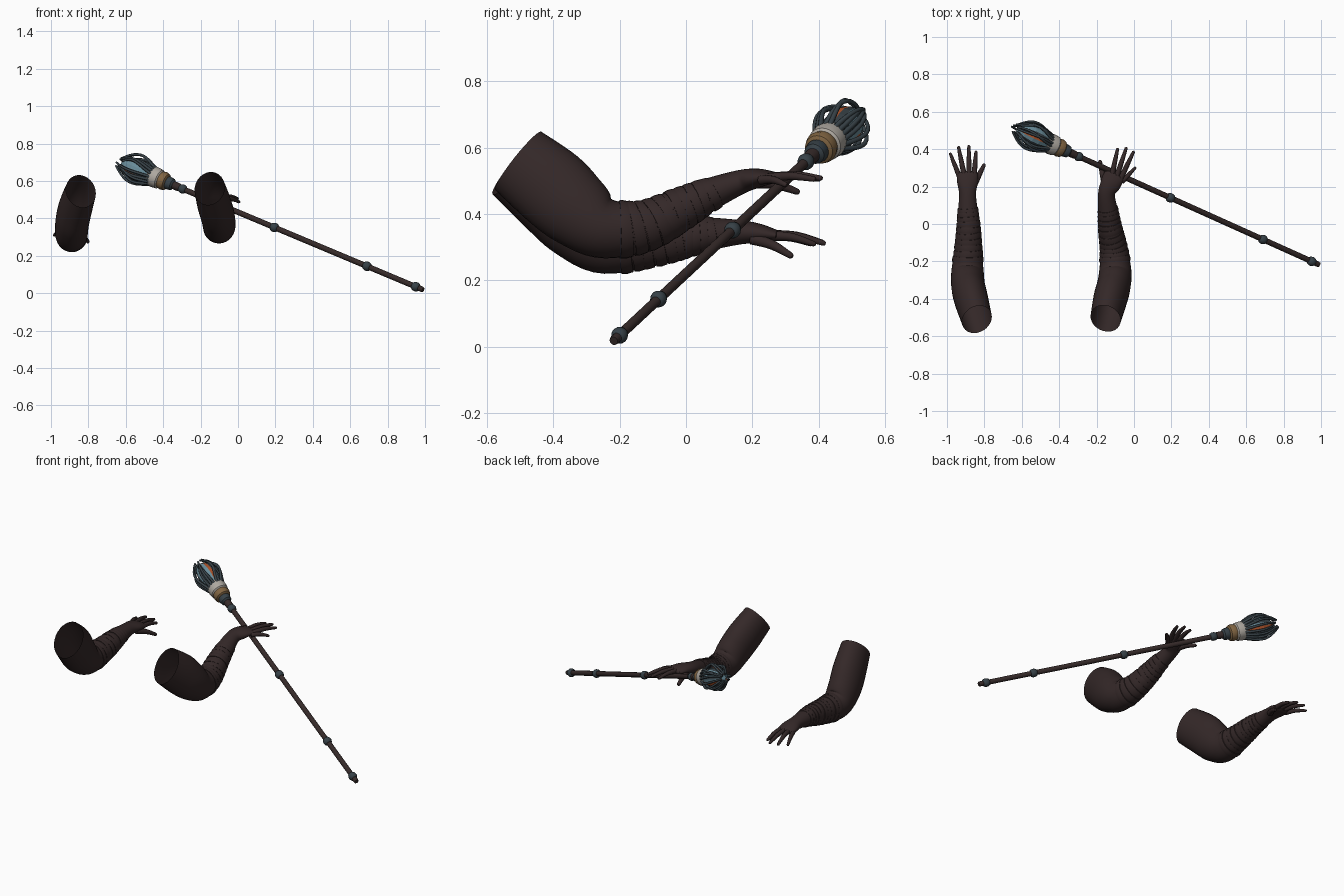
import bpy, bmesh, math, random
from mathutils import Vector, Matrix

if "Cube" in bpy.data.objects:
    bpy.data.objects.remove(bpy.data.objects["Cube"])
random.seed(4)


def material(name, rgb):
    mat = bpy.data.materials.new(name)
    mat.use_nodes = True
    mat.diffuse_color = (*rgb, 1)
    mat.node_tree.nodes["Principled BSDF"].inputs["Base Color"].default_value = (*rgb, 1)
    return mat


SKIN = material("dark brown skin", (0.034, 0.021, 0.021))
WOOD = material("dark wood", (0.036, 0.023, 0.022))
SLATE = material("dark slate", (0.038, 0.053, 0.063))
BLUE = material("pale blue", (0.14, 0.26, 0.32))
ORANGE = material("burnt orange", (0.43, 0.09, 0.025))
IVORY = material("ivory", (0.42, 0.39, 0.35))
GOLD = material("dull gold", (0.22, 0.13, 0.055))


def finish(name, bm, mats, smooth=True):
    bmesh.ops.recalc_face_normals(bm, faces=bm.faces)
    mesh = bpy.data.meshes.new(name)
    bm.to_mesh(mesh)
    bm.free()
    for mat in mats:
        mesh.materials.append(mat)
    obj = bpy.data.objects.new(name, mesh)
    bpy.context.collection.objects.link(obj)
    if smooth:
        bpy.ops.object.select_all(action="DESELECT")
        bpy.context.view_layer.objects.active = obj
        obj.select_set(True)
        bpy.ops.object.shade_smooth_by_angle(angle=math.radians(40))
    return obj


def sample(rows, t):
    """Smoothly interpolate rows of x, y, z, half height, half width."""
    i = min(int(t), len(rows) - 2)
    f = t - i
    a, b, c, d = (rows[max(0, min(len(rows) - 1, i + k))] for k in (-1, 0, 1, 2))
    return [q + f * (r - p) / 2 + f * f * (p - 2.5 * q + 2 * r - s / 2)
            + f ** 3 * (1.5 * (q - r) + (s - p) / 2) for p, q, r, s in zip(a, b, c, d)]


def ring(bm, rows, t, scale, sides, tilt=0):
    """Add one elliptical cross-section of a limb."""
    last = len(rows) - 1
    before, after = sample(rows, max(0, t - 0.2)), sample(rows, min(last, t + 0.2))
    along = (Vector(after[:3]) - Vector(before[:3])).normalized()
    side = (Vector((1, 0, 0)) - along * along.x).normalized()
    up = side.cross(along)
    x, y, z, high, wide = sample(rows, t)
    verts = []
    for k in range(sides):
        a = math.tau * k / sides
        p = (Vector((x, y, z)) + side * math.cos(a) * wide * scale
             + up * math.sin(a) * high * scale + along * tilt * math.sin(a + tilt * 90))
        verts.append(bm.verts.new(p))
    return verts


def bridge(bm, rings):
    for a, b in zip(rings, rings[1:]):
        for k in range(len(a)):
            n = (k + 1) % len(a)
            bm.faces.new((a[k], a[n], b[n], b[k]))


def limb(name, rows, sides, steps, mat, cap_start):
    bm = bmesh.new()
    last = len(rows) - 1
    rings = [ring(bm, rows, last * i / steps, 1, sides) for i in range(steps + 1)]
    bridge(bm, rings)
    # Rounded end
    tip = ring(bm, rows, last, 0.55, sides)
    shift = Vector(rows[-1][:3]) - Vector(sample(rows, last - 0.1)[:3])
    for v in tip:
        v.co += shift.normalized() * rows[-1][3] * 0.7
    bridge(bm, [rings[-1], tip])
    bm.faces.new(tip)
    if cap_start:
        bm.faces.new(rings[0])
    return finish(name, bm, [mat])


# Half height and half width from shoulder cut to knuckles, shared by both arms
GIRTH = [(0.112, 0.082), (0.122, 0.09), (0.114, 0.09), (0.092, 0.086), (0.076, 0.072),
         (0.064, 0.062), (0.05, 0.053), (0.037, 0.045), (0.029, 0.055), (0.018, 0.056)]


def arm(side, path, fingers):
    rows = [(*p, *g) for p, g in zip(path, GIRTH)]
    limb(side + "_arm", rows, 28, 54, SKIN, False)
    # Overlapping wraps along the forearm
    bm = bmesh.new()
    count = 10
    for i in range(count):
        t = 3.45 + 2.75 * i / count
        tilt = random.uniform(-0.009, 0.009)
        rings = [ring(bm, rows, t + dt, s, 28, tilt)
                 for dt, s in ((0, 0.96), (0, 1.04), (0.12, 1.075), (0.26, 1.05), (0.27, 0.96))]
        bridge(bm, rings)
    finish(side + "_forearm_wraps", bm, [SKIN])
    # Fingers and thumb
    for label, base, tip, thick in fingers:
        a, b = Vector(base), Vector(tip)
        knuckle = a.lerp(b, 0.5) + Vector((0, 0, 0.008))
        limb(side + "_" + label, [(*a, thick, thick), (*knuckle, thick * 0.85, thick * 0.85),
                                  (*b, thick * 0.55, thick * 0.55)], 10, 8, SKIN, True)


arm("right",
    [(-0.84, -0.51, 0.545), (-0.87, -0.405, 0.455), (-0.887, -0.33, 0.375), (-0.89, -0.25, 0.312),
     (-0.886, -0.135, 0.312), (-0.885, -0.02, 0.328), (-0.888, 0.07, 0.34), (-0.89, 0.16, 0.345),
     (-0.89, 0.22, 0.342), (-0.89, 0.27, 0.335)],
    [("little_finger", (-0.932, 0.25, 0.332), (-0.982, 0.375, 0.31), 0.014),
     ("ring_finger", (-0.908, 0.26, 0.338), (-0.938, 0.41, 0.315), 0.015),
     ("middle_finger", (-0.882, 0.26, 0.338), (-0.883, 0.415, 0.312), 0.015),
     ("index_finger", (-0.855, 0.255, 0.335), (-0.845, 0.385, 0.31), 0.015),
     ("thumb", (-0.86, 0.2, 0.325), (-0.802, 0.315, 0.275), 0.018)])

arm("left",
    [(-0.152, -0.505, 0.56), (-0.128, -0.405, 0.48), (-0.108, -0.33, 0.412), (-0.1, -0.25, 0.358),
     (-0.108, -0.135, 0.362), (-0.127, -0.025, 0.41), (-0.138, 0.067, 0.457), (-0.147, 0.16, 0.495),
     (-0.125, 0.215, 0.508), (-0.105, 0.26, 0.51)],
    [("little_finger", (-0.066, 0.225, 0.502), (0.006, 0.3, 0.488), 0.014),
     ("ring_finger", (-0.07, 0.245, 0.508), (-0.003, 0.385, 0.505), 0.015),
     ("middle_finger", (-0.092, 0.255, 0.51), (-0.042, 0.405, 0.508), 0.015),
     ("index_finger", (-0.118, 0.26, 0.51), (-0.088, 0.4, 0.505), 0.015),
     ("thumb", (-0.155, 0.205, 0.495), (-0.182, 0.335, 0.467), 0.018)])

# Staff frame: local z runs from the foot to the head
AXIS = Vector((-0.851, 0.383, 0.357)).normalized()
FRAME = Matrix.Translation((0.99, -0.218, 0.018)) @ AXIS.to_track_quat("Z", "Y").to_matrix().to_4x4()


def lathe(name, profile, sides, mats, rule=lambda k: 0, smooth=True):
    bm = bmesh.new()
    rings = [[bm.verts.new(FRAME @ Vector((r * math.cos(math.tau * k / sides),
                                           r * math.sin(math.tau * k / sides), s)))
              for k in range(sides)] for r, s in profile]
    for a, b in zip(rings, rings[1:]):
        for k in range(sides):
            n = (k + 1) % sides
            bm.faces.new((a[k], a[n], b[n], b[k])).material_index = rule(k)
    bm.faces.new(rings[0])
    bm.faces.new(rings[-1])
    return finish(name, bm, mats, smooth)


lathe("staff_shaft", [(0.013, 0), (0.015, 0.01), (0.015, 1.5), (0.022, 1.54), (0.022, 1.6)], 14, [WOOD])

# Metal knots along the shaft
for i, s in enumerate((0.047, 0.353, 0.934, 1.51)):
    lathe("shaft_knot_%d" % i, [(0.015, s - 0.02), (0.021, s - 0.016), (0.025, s - 0.005),
                                (0.025, s + 0.005), (0.021, s + 0.016), (0.015, s + 0.02)], 14, [SLATE])

# Stacked collars below the head
lathe("head_collar", [(0.02, 1.565), (0.032, 1.575), (0.036, 1.6), (0.03, 1.62)], 20, [SLATE])
lathe("gold_ring", [(0.034, 1.605), (0.045, 1.612), (0.05, 1.63), (0.046, 1.648), (0.04, 1.652)], 24, [GOLD])
lathe("ivory_cup", [(0.042, 1.645), (0.053, 1.655), (0.056, 1.685), (0.05, 1.715), (0.04, 1.72)], 24, [IVORY])

# Striped core of the head
stripes = (1, 2, 0, 0, 2, 0)
lathe("head_core", [(0.044, 1.71), (0.057, 1.77), (0.058, 1.81), (0.045, 1.86), (0.015, 1.89)],
      18, [BLUE, ORANGE, SLATE], lambda k: stripes[(k + 2) % 6], smooth=False)

# Curved strands caging the core
STRANDS = 18
POINTS = 12
for i in range(STRANDS):
    start = math.tau * i / STRANDS
    twist = random.uniform(-0.5, 0.7)
    bulge = random.uniform(0.034, 0.05)
    reach = random.uniform(0.19, 0.235)
    curve = bpy.data.curves.new("head_strand_%d" % i, "CURVE")
    curve.dimensions = "3D"
    curve.bevel_depth = 0.0075
    curve.bevel_resolution = 2
    curve.use_fill_caps = True
    curve.materials.append(SLATE)
    spline = curve.splines.new("POLY")
    spline.points.add(POINTS - 1)
    for j, point in enumerate(spline.points):
        t = j / (POINTS - 1)
        r = 0.045 - 0.022 * t + bulge * math.sin(math.pi * t ** 1.15)
        a = start + twist * t
        point.co = (*(FRAME @ Vector((r * math.cos(a), r * math.sin(a), 1.69 + reach * t))), 1)
        point.radius = 1.1 - 0.35 * t
    spline.use_smooth = True
    bpy.context.collection.objects.link(bpy.data.objects.new(curve.name, curve))
